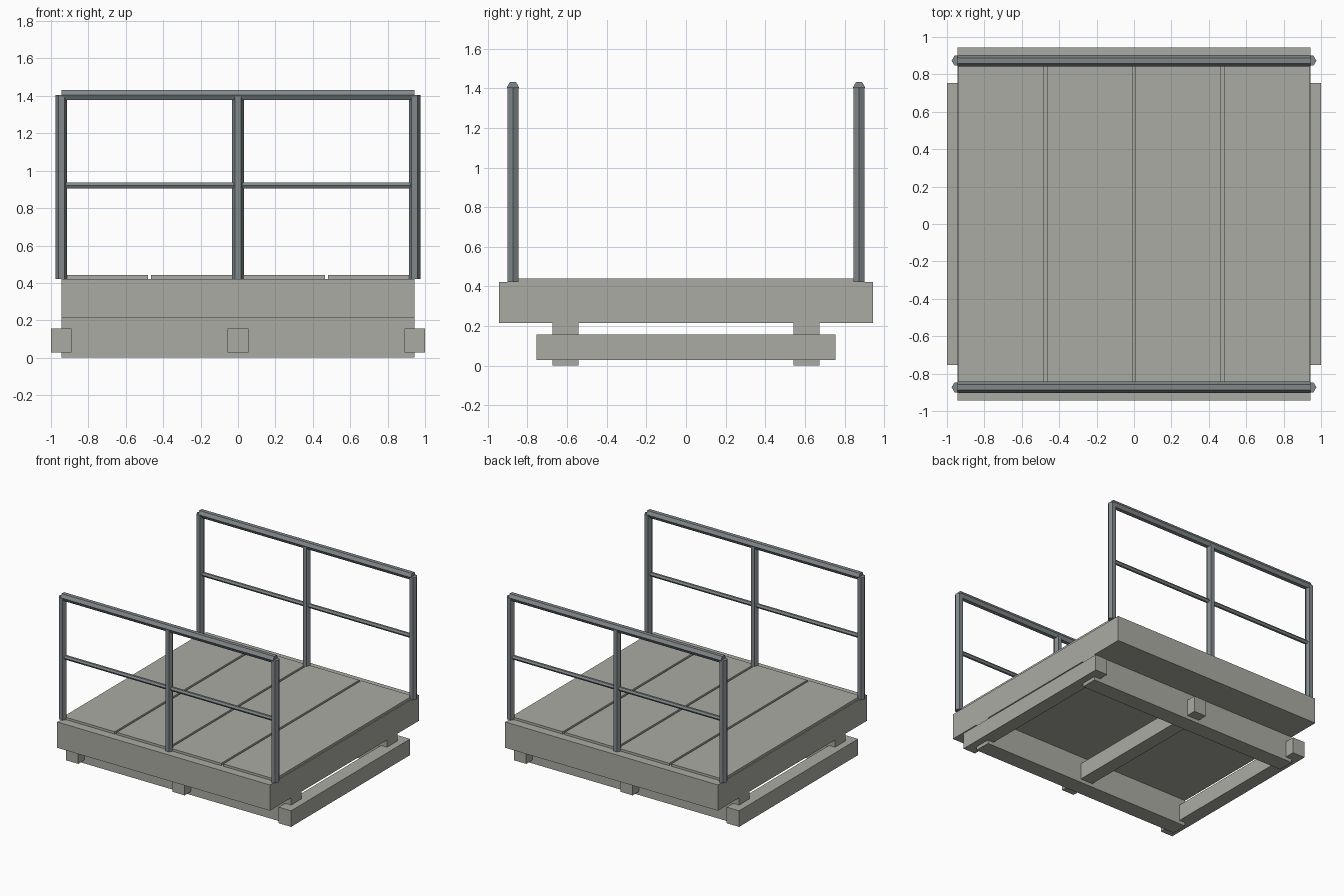
import bpy, bmesh, math
from mathutils import Matrix, Vector

if "Cube" in bpy.data.objects:
    bpy.data.objects.remove(bpy.data.objects["Cube"])


def material(name, rgb):
    m = bpy.data.materials.new(name)
    m.diffuse_color = (*rgb, 1)
    m.use_nodes = True
    m.node_tree.nodes["Principled BSDF"].inputs["Base Color"].default_value = m.diffuse_color
    return m


CONCRETE = material("warm_grey", (0.41, 0.41, 0.37))
STEEL = material("blue_grey_steel", (0.22, 0.25, 0.26))


def add_object(name, bm, mat):
    bmesh.ops.recalc_face_normals(bm, faces=bm.faces)
    mesh = bpy.data.meshes.new(name)
    bm.to_mesh(mesh)
    bm.free()
    mesh.materials.append(mat)
    ob = bpy.data.objects.new(name, mesh)
    bpy.context.collection.objects.link(ob)
    return ob


def box(name, lo, hi, mat=CONCRETE):
    lo, hi = Vector(lo), Vector(hi)
    bm = bmesh.new()
    bmesh.ops.create_cube(bm, size=1, matrix=Matrix.Translation((lo + hi) / 2)
                          @ Matrix.Diagonal((*(hi - lo), 1)))
    return add_object(name, bm, mat)


def hex_bar(name, centre, length, radius, along_x=False):
    """Six-sided bar; corners point along x (posts) or along y (rails)."""
    bm = bmesh.new()
    bmesh.ops.create_cone(bm, cap_ends=True, segments=6, radius1=radius,
                          radius2=radius, depth=length)
    # Put a corner on the local x axis whatever the primitive's start angle
    corner = max(bm.verts, key=lambda v: v.co.x).co
    turn = -math.atan2(corner.y, corner.x)
    m = Matrix.Rotation(turn, 4, 'Z')
    if along_x:
        m = Matrix.Rotation(math.radians(90), 4, 'Y') \
            @ Matrix.Rotation(math.radians(90), 4, 'Z') @ m
    bmesh.ops.transform(bm, matrix=Matrix.Translation(centre) @ m, verts=bm.verts)
    return add_object(name, bm, STEEL)


# Platform slab
H = 0.944
DECK_BOTTOM, DECK_TOP = 0.215, 0.422
box("platform_slab", (-H, -H, DECK_BOTTOM), (H, H, DECK_TOP))

# Four deck panels with narrow gaps
for i in range(4):
    x = (i - 1.5) * 0.473
    box(f"deck_panel_{i + 1}", (x - 0.2275, -0.875, DECK_TOP),
        (x + 0.2275, 0.875, 0.441))

# Two long runners under the slab
for side, y in (("front", -0.608), ("back", 0.608)):
    box(f"{side}_runner", (-H, y - 0.066, 0), (H, y + 0.066, DECK_BOTTOM))

# Three cross beams through the runners
for side, x in (("left", -0.945), ("middle", 0), ("right", 0.945)):
    box(f"{side}_cross_beam", (x - 0.055, -0.755, 0.028), (x + 0.055, 0.755, 0.157))

# Railings: posts, top rail and middle rail on front and back
RAIL_Z = 1.404
for side, y in (("front", -0.873), ("back", 0.873)):
    for label, x in (("left", -0.944), ("middle", 0), ("right", 0.944)):
        hex_bar(f"{side}_{label}_post", (x, y, (DECK_TOP + RAIL_Z) / 2),
                RAIL_Z - DECK_TOP, 0.031)
    hex_bar(f"{side}_top_rail", (0, y, RAIL_Z), 2 * H, 0.031, along_x=True)
    hex_bar(f"{side}_middle_rail", (0, y, 0.921), 2 * H, 0.0175, along_x=True)
